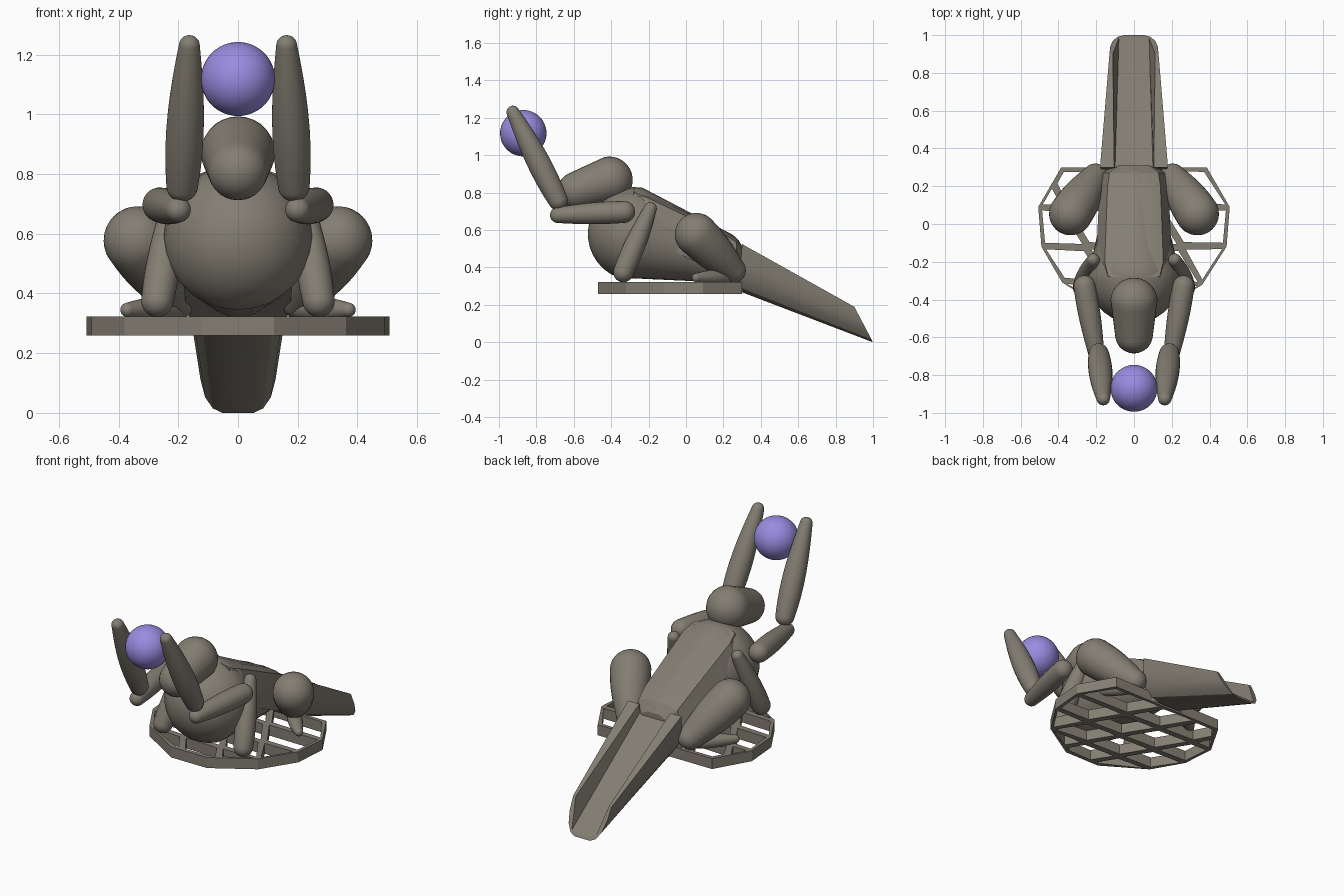
import bpy, bmesh
from mathutils import Vector, Matrix

cube = bpy.data.objects.get("Cube")
if cube:
    bpy.data.objects.remove(cube, do_unlink=True)


def material(name, rgb):
    m = bpy.data.materials.new(name)
    m.use_nodes = True
    m.diffuse_color = (*rgb, 1)
    m.node_tree.nodes["Principled BSDF"].inputs["Base Color"].default_value = (*rgb, 1)
    return m


stone = material("warm grey", (0.23, 0.21, 0.17))
violet = material("violet", (0.32, 0.26, 0.75))


def finish(name, bm, mat=stone, mirror=False, angle=None):
    bmesh.ops.recalc_face_normals(bm, faces=bm.faces)
    mesh = bpy.data.meshes.new(name)
    bm.to_mesh(mesh)
    bm.free()
    mesh.materials.append(mat)
    obj = bpy.data.objects.new(name, mesh)
    bpy.context.collection.objects.link(obj)
    if mirror:
        obj.modifiers.new("both sides", 'MIRROR')
    if angle:
        bpy.ops.object.select_all(action='DESELECT')
        obj.select_set(True)
        bpy.context.view_layer.objects.active = obj
        bpy.ops.object.shade_smooth_by_angle(angle=angle)
    return obj


def slice_mesh(bm, point, normal):
    bmesh.ops.bisect_plane(bm, geom=bm.verts[:] + bm.edges[:] + bm.faces[:],
                           plane_co=point, plane_no=normal)


def capsule(name, p, q, r_p, r_q, bulge=0, mirror=False):
    """Tapered rounded limb: two half spheres joined by a cone that may swell."""
    p, q = Vector(p), Vector(q)
    length = (q - p).length
    bm = bmesh.new()
    bmesh.ops.create_uvsphere(bm, u_segments=28, v_segments=17, radius=1)
    for v in bm.verts:
        if v.co.z > 0:
            v.co = v.co * r_q + Vector((0, 0, length))
        else:
            v.co *= r_p
    for k in range(1, 8):
        slice_mesh(bm, (0, 0, length * k / 8), (0, 0, 1))
    for v in bm.verts:
        t = v.co.z / length
        if 0 < t < 1:
            swell = 1 + bulge * 4 * t * (1 - t)
            v.co.x *= swell
            v.co.y *= swell
    turn = (q - p).to_track_quat('Z', 'Y').to_matrix().to_4x4()
    bm.transform(Matrix.Translation(p) @ turn)
    return finish(name, bm, stone, mirror, 0.8)


def loft(name, sections, angle):
    """Closed skin between cross-sections with equal point counts."""
    bm = bmesh.new()
    rows = [[bm.verts.new(c) for c in s] for s in sections]
    n = len(rows[0])
    for a, b in zip(rows, rows[1:]):
        for i in range(n):
            j = (i + 1) % n
            bm.faces.new((a[i], a[j], b[j], b[i]))
    bm.faces.new(rows[0])
    bm.faces.new(rows[-1])
    return finish(name, bm, angle=angle)


def both(half):
    """Complete a half section, listed from one end to the other."""
    return half + [(-x, y, z) for x, y, z in reversed(half)]


# Body and head
capsule("body", (0, -0.275, 0.58), (0, 0.17, 0.46), 0.25, 0.14)
capsule("head", (0, -0.41, 0.868), (0, -0.585, 0.812), 0.125, 0.1)

# Faceted back shell, sloping down toward the tail
shell = []
for y, top, w in ((-0.28, 0.82, 0.135), (-0.2, 0.79, 0.155),
                  (0.2, 0.6, 0.14), (0.27, 0.555, 0.13), (0.31, 0.5, 0.08)):
    shell.append(both([(w * 1.25, y, top - 0.24), (w * 1.3, y, top - 0.13),
                       (w, y, top - 0.02), (w * 0.5, y, top)]))
loft("back_shell", shell, 0.3)

# Tail: a round-bottomed trough with broad rims, cut at a slant at the tip
outer = [(0.4, 0.0), (0.65, 0.08), (0.85, 0.28), (0.97, 0.6), (1.0, 1.0)]
front = [(0.18 * u, 0.28 + 0.02 * h, 0.275 + 0.25 * h) for u, h in outer]
front += [(0.105, 0.3, 0.525), (0.1, 0.3, 0.475)]
tip = [(0.13 * u, 1 - 0.1 * h, 0.19 * h) for u, h in outer]
tip += [(0.112, 0.9, 0.19), (0.08, 0.985, 0.025)]
loft("tail", [both(front), both(tip)], 0.5)

# Limbs, mirrored to both sides
capsule("upper_arm", (0.262, -0.33, 0.697), (0.2, -0.685, 0.68), 0.058, 0.042, 0.15, True)
capsule("forearm", (0.187, -0.685, 0.76), (0.163, -0.925, 1.23), 0.053, 0.035, 0.4, True)
capsule("middle_leg", (0.27, -0.335, 0.375), (0.215, -0.19, 0.715), 0.054, 0.034, 0.25, True)
capsule("thigh", (0.335, 0.055, 0.577), (0.205, 0.25, 0.385), 0.115, 0.07, 0.12, True)
capsule("foot", (0.2, 0.24, 0.35), (0.37, 0.055, 0.345), 0.034, 0.024, 0.4, True)

# Held ball
bm = bmesh.new()
bmesh.ops.create_uvsphere(bm, u_segments=40, v_segments=24, radius=0.124)
bm.transform(Matrix.Translation((0, -0.87, 1.118)))
finish("ball", bm, violet, angle=0.8)

# Lattice platform: a polygon sliced into cells, each cell opened to leave bars
bm = bmesh.new()
rim = both([(0.12, -0.47, 0), (0.38, -0.31, 0), (0.49, -0.12, 0),
            (0.507, 0.09, 0), (0.385, 0.3, 0)])
bm.faces.new([bm.verts.new(c) for c in rim])
for y in (0.09, -0.12, -0.31):
    slice_mesh(bm, (0, y, 0), (0, 1, 0))
for x in (0.25, 0, -0.25):
    slice_mesh(bm, (x, -0.12, 0), (0.2, 0.11, 0))
bmesh.ops.remove_doubles(bm, verts=bm.verts, dist=0.03)
cells = [f for f in bm.faces if f.calc_area() > 0.008]
bmesh.ops.inset_individual(bm, faces=cells, thickness=0.028)
bmesh.ops.delete(bm, geom=cells, context='FACES')
bm.transform(Matrix.Translation((0, 0, 0.291)))
platform = finish("platform", bm)
depth = platform.modifiers.new("depth", 'SOLIDIFY')
depth.thickness = 0.064
depth.offset = 0
